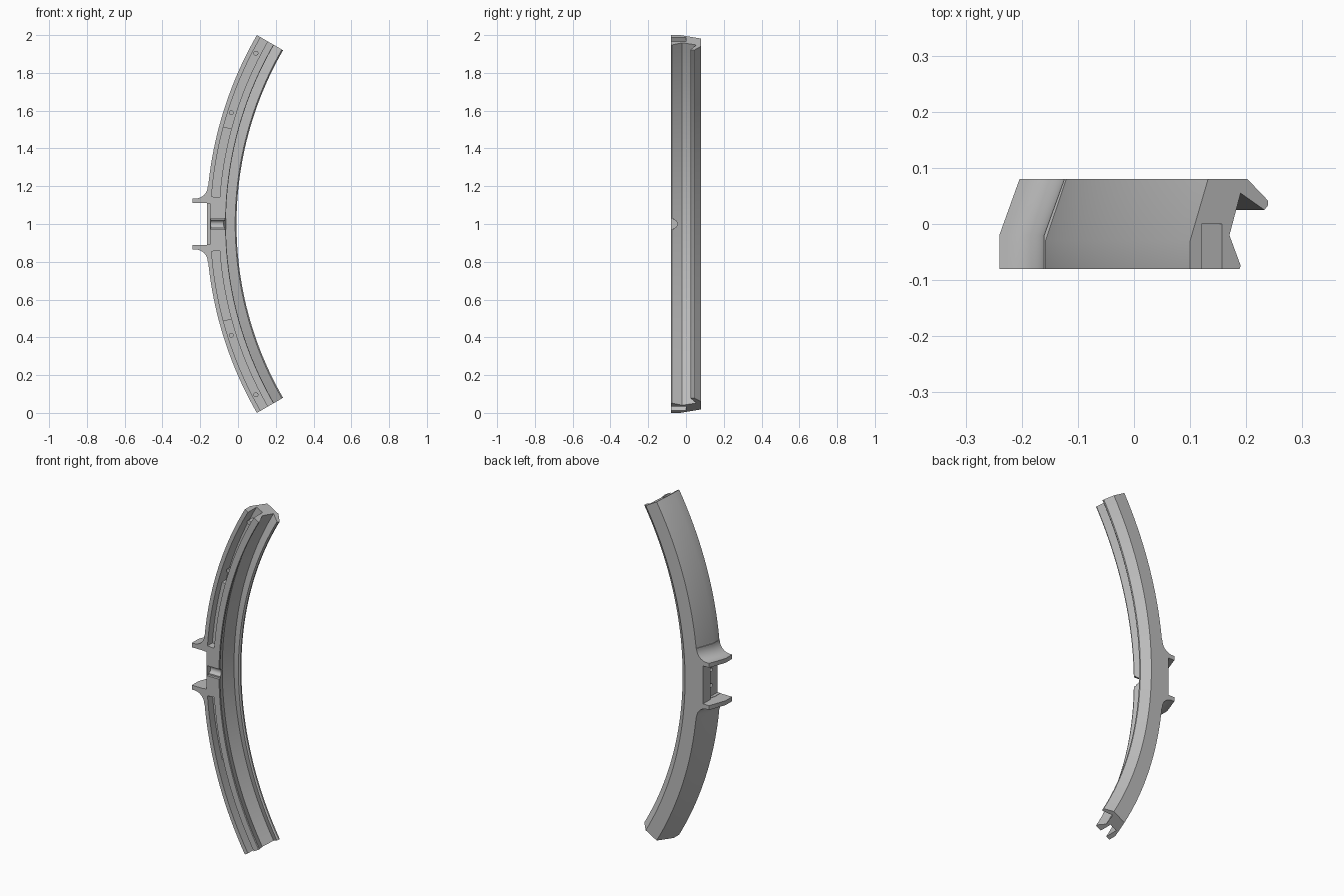
import bpy, bmesh, math
from mathutils import Vector, Matrix

if "Cube" in bpy.data.objects:
    bpy.data.objects.remove(bpy.data.objects["Cube"])

CX, CZ = 1.832, 1.0          # centre of the arc
HALF = math.radians(30)

grey = bpy.data.materials.new("plain grey")
grey.use_nodes = True
grey.diffuse_color = (0.5, 0.5, 0.5, 1)
grey.node_tree.nodes["Principled BSDF"].inputs["Base Color"].default_value = (0.5, 0.5, 0.5, 1)


def loft(name, rings):
    """Closed solid through a list of matching rings of points."""
    bm = bmesh.new()
    loops = [[bm.verts.new(p) for p in ring] for ring in rings]
    for a, b in zip(loops, loops[1:]):
        for i in range(len(a)):
            j = (i + 1) % len(a)
            bm.faces.new((a[i], a[j], b[j], b[i]))
    bm.faces.new(loops[0])
    bm.faces.new(loops[-1])
    bmesh.ops.recalc_face_normals(bm, faces=bm.faces)
    mesh = bpy.data.meshes.new(name)
    bm.to_mesh(mesh)
    bm.free()
    mesh.materials.append(grey)
    obj = bpy.data.objects.new(name, mesh)
    bpy.context.collection.objects.link(obj)
    return obj


def polar(r, y, a):
    return Vector((CX - r * math.cos(a), y, CZ + r * math.sin(a)))


def sweep(name, profile, a0, a1, steps):
    angles = [a0 + (a1 - a0) * i / steps for i in range(steps + 1)]
    return loft(name, [[polar(r, y, a) for r, y in profile] for a in angles])


def box(name, x0, x1, y0, y1, z0, z1):
    return loft(name, [[(x0, y, z0), (x1, y, z0), (x1, y, z1), (x0, y, z1)] for y in (y0, y1)])


def rod(name, start, end, radius, sides=20):
    start, end = Vector(start), Vector(end)
    turn = (end - start).to_track_quat('Z', 'Y').to_matrix()
    ring = [turn @ Vector((radius * math.cos(t), radius * math.sin(t), 0))
            for t in (2 * math.pi * i / sides for i in range(sides))]
    return loft(name, [[c + p for p in ring] for c in (start, end)])


def combine(target, tool, operation):
    mod = target.modifiers.new(operation, 'BOOLEAN')
    mod.operation, mod.solver, mod.object = operation, 'EXACT', tool
    tool.hide_render = True
    bpy.context.view_layer.objects.active = target
    bpy.ops.object.modifier_apply(modifier=mod.name)
    bpy.data.objects.remove(tool)


# Curved rail with an undercut channel along its inner side
rail_profile = [(2, -.08), (2, -.03), (1.963, .08), (1.882, .08), (1.84, .042), (1.84, .033),
                (1.847, .025), (1.896, .055), (1.919, -.02), (1.896, -.074), (1.898, -.08)]
rail = sweep("curved_rail", rail_profile, -HALF, HALF, 48)

# Two horns with filleted roots on the outer side
for s in (1, -1):
    fillet = [(-.225 + .065 * math.sin(t), .2 - .065 * math.cos(t))
              for t in (math.pi / 2 * i / 10 for i in range(11))]
    outline = [(-.13, .11), (-.24, .11), (-.24, .135)] + fillet + [(-.13, .2)]
    rings = [[(x + dx, y, CZ + s * z) for x, z in outline]
             for y, dx in ((-.08, 0), (-.02, 0), (.08, .036))]
    combine(rail, loft("horn", rings), 'UNION')

# Seat between the horns: back ledge, recess and two holes
combine(rail, box("seat_ledge", -.165, -.11, .01, .08, CZ - .115, CZ + .115), 'UNION')
combine(rail, box("seat_recess", -.2, -.147, -.1, .01, CZ - .108, CZ + .108), 'DIFFERENCE')
for s in (1, -1):
    z = CZ + s * .045
    combine(rail, rod("seat_hole", (-.2, -.02, z), (-.125, -.02, z), .011), 'DIFFERENCE')

# Rounded notch across the front at mid height
combine(rail, box("notch", -.143, -.03, -.1, -.065, CZ - .029, CZ + .029), 'DIFFERENCE')
combine(rail, rod("notch_round", (-.143, -.067, CZ), (-.03, -.067, CZ), .0215), 'DIFFERENCE')

# Front grooves: shallow near the middle, deeper and open at the ends
for s in (1, -1):
    for a0, a1, floor in ((4.2, 15.2, -.035), (15.1, 31, 0)):
        section = [(1.934, -.1), (1.977, -.1), (1.977, floor), (1.934, floor)]
        groove = sweep("groove", section, s * math.radians(a0), s * math.radians(a1), 20)
        combine(rail, groove, 'DIFFERENCE')

# Small round pegs standing in the deep grooves
for side, s in (("upper", 1), ("lower", -1)):
    for place, a in (("inner", 17.5), ("outer", 27.5)):
        top, foot = (polar(1.9585, y, s * math.radians(a)) for y in (-.035, .005))
        rod(f"{side}_{place}_peg", foot, top, .013)

# Smooth shading with sharp edges kept
bpy.ops.object.select_all(action='DESELECT')
for obj in bpy.context.collection.objects:
    if obj.type == 'MESH' and obj.data.materials and obj.data.materials[0] == grey:
        obj.select_set(True)
bpy.context.view_layer.objects.active = rail
bpy.ops.object.shade_smooth_by_angle(angle=math.radians(25))
